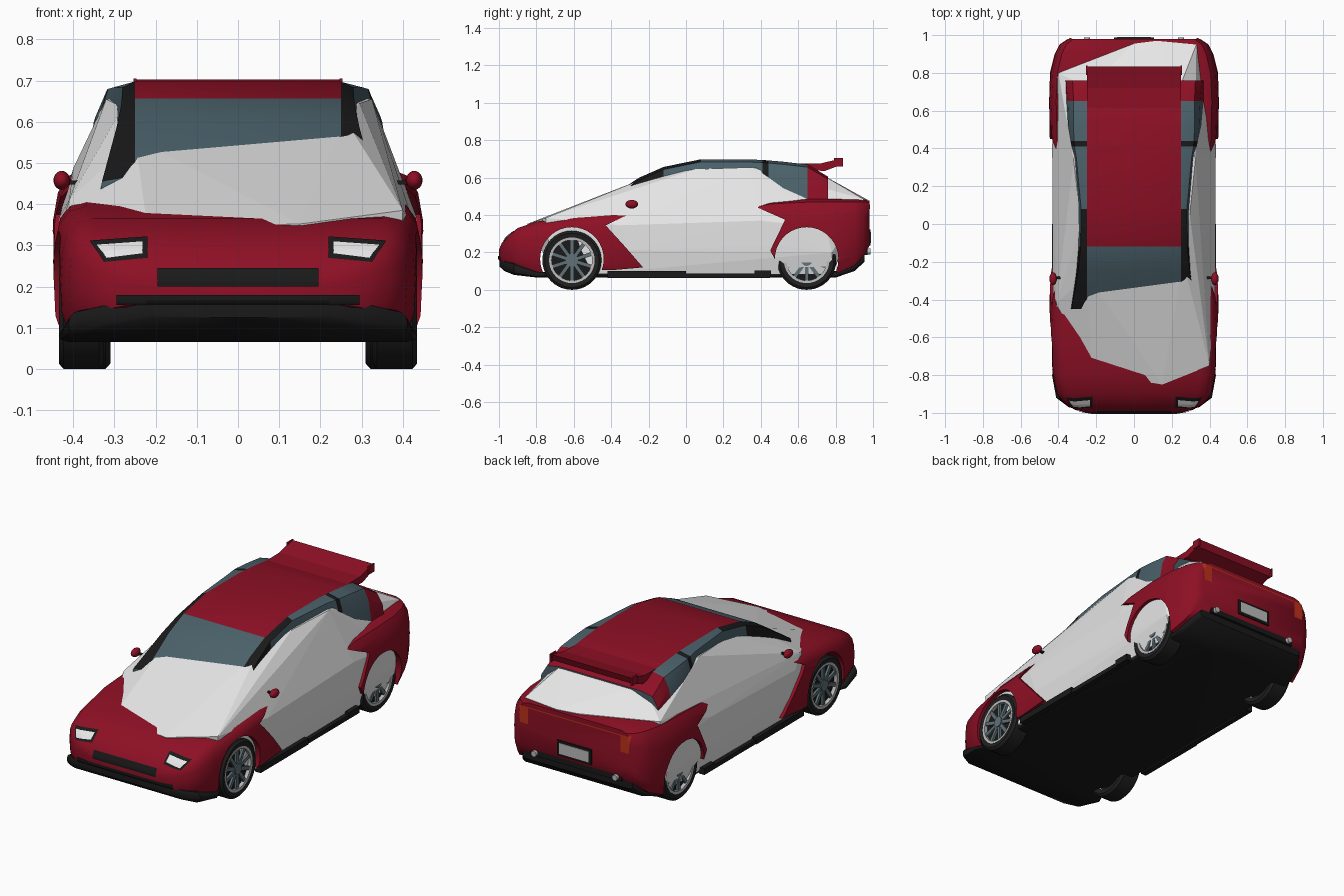
import bpy, bmesh, math
from mathutils import Vector, Matrix
from mathutils.bvhtree import BVHTree

cube = bpy.data.objects.get("Cube")
if cube:
    bpy.data.objects.remove(cube)


def material(name, r, g, b):
    m = bpy.data.materials.new(name)
    m.use_nodes = True
    m.diffuse_color = (r, g, b, 1)
    m.node_tree.nodes["Principled BSDF"].inputs["Base Color"].default_value = (r, g, b, 1)
    return m


RED = material("deep red", .27, .005, .018)
WHITE = material("white", .8, .8, .8)
GLASS = material("tinted glass", .07, .12, .145)
BLACK = material("black trim", .01, .01, .01)
RUBBER = material("tyre rubber", .014, .014, .014)
RIM = material("wheel grey", .12, .17, .19)
SILVER = material("silver", .5, .5, .5)
LAMP = material("tail lamp red", .5, .03, .01)


def make(name, bm, *mats, angle=0):
    bmesh.ops.recalc_face_normals(bm, faces=bm.faces)
    me = bpy.data.meshes.new(name)
    bm.to_mesh(me)
    bm.free()
    ob = bpy.data.objects.new(name, me)
    bpy.context.collection.objects.link(ob)
    for m in mats:
        me.materials.append(m)
    if angle:
        smooth(ob, angle)
    return ob


def smooth(ob, angle):
    bpy.ops.object.select_all(action='DESELECT')
    ob.select_set(True)
    bpy.context.view_layer.objects.active = ob
    bpy.ops.object.shade_smooth_by_angle(angle=math.radians(angle))


def loft(sections, rule=None):
    """Skin mirrored half profiles [(y, [(x, z), ...]), ...], listed bottom to top."""
    bm = bmesh.new()
    rings = []
    for y, half in sections:
        ring = half + [(-x, z) for x, z in half[-2:0:-1]]
        rings.append([bm.verts.new((x, y, z)) for x, z in ring])
    n = len(rings[0])
    for row, (a, b) in enumerate(zip(rings, rings[1:])):
        for k in range(n):
            f = bm.faces.new((a[k], a[(k + 1) % n], b[(k + 1) % n], b[k]))
            if rule:
                f.material_index = rule(row, min(k, n - 1 - k))
    bm.faces.new(rings[0])
    bm.faces.new(rings[-1])
    bmesh.ops.recalc_face_normals(bm, faces=bm.faces)
    return bm


def shell(y, w, zb, zt):
    h = zt - zb
    return y, [(0, zb), (w * .95, zb), (w * .99, zb + h * .15), (w, zb + h * .45), (w * .99, zb + h * .7),
               (w * .965, zb + h * .86), (w * .91, zb + h * .96), (w * .82, zt), (0, zt)]


def prism(yz, half):
    """Side outline extruded across x."""
    bm = bmesh.new()
    f = bm.faces.new([bm.verts.new((-half, y, z)) for y, z in yz])
    ext = bmesh.ops.extrude_face_region(bm, geom=[f])["geom"]
    bmesh.ops.translate(bm, vec=(2 * half, 0, 0), verts=[v for v in ext if isinstance(v, bmesh.types.BMVert)])
    bmesh.ops.recalc_face_normals(bm, faces=bm.faces)
    return bm


def box(name, mat, centre, size):
    bm = bmesh.new()
    bmesh.ops.create_cube(bm, size=1, matrix=Matrix.Translation(centre) @ Matrix.Diagonal((*size, 1)))
    return make(name, bm, mat)


# Red bodywork: one smooth loft, trimmed to a nose and a tail
BODY = [(-1, .22, .165, .215), (-.985, .31, .15, .25), (-.95, .37, .14, .29), (-.9, .41, .125, .33),
        (-.8, .43, .095, .365), (-.6, .45, .08, .395), (-.4, .447, .08, .412), (-.2, .44, .08, .425),
        (.3, .44, .08, .44), (.45, .447, .08, .475), (.65, .453, .08, .485), (.8, .445, .085, .485),
        (.9, .42, .13, .483), (.95, .395, .18, .481), (.98, .35, .235, .478)]
FRONT_Y, REAR_Y = -.61, .645


def body():
    return loft([shell(*s) for s in BODY])


def arch(cy, start, end):
    return [(cy + .17 * math.cos(math.radians(a)), .165 + .17 * math.sin(math.radians(a)))
            for a in range(start, end + 1, 10)]


trims = {
    "nose_body": [(-1.1, 0), (-1.1, .6), (-.3, .6), (-.25, .43), (-.43, .345), (-.325, .23), (-.23, .12),
                  (-.4, .105)] + arch(FRONT_Y, -20, 210) + [(-.77, 0)],
    "tail_body": [(1.1, 0), (1.1, .6), (.4, .6), (.36, .45), (.53, .375), (.45, .21)][::-1]
                 + [(.8, 0)] + arch(REAR_Y, -20, 180),
}
for name, outline in trims.items():
    ob = make(name, body(), RED)
    cutter = make(name + "_trim", prism(outline, .6), RED)
    mod = ob.modifiers.new("trim", 'BOOLEAN')
    mod.operation, mod.object, mod.solver = 'INTERSECT', cutter, 'EXACT'
    bpy.context.view_layer.objects.active = ob
    bpy.ops.object.modifier_apply(modifier="trim")
    bpy.data.objects.remove(cutter)
    smooth(ob, 35)

# White faceted inner hull
bm = bmesh.new()
for p in [(.40, -.75, .385), (.15, -.85, .352), (-.22, -.79, .345), (-.41, -.42, .41), (.26, -.2, .605),
          (-.25, -.27, .56), (-.28, 0, .635), (-.32, .34, .655), (-.24, .72, .62), (-.40, .8, .487),
          (0, .955, .485), (.33, .95, .485), (.12, .97, .482)]:
    bm.verts.new(p)
for s in (-1, 1):
    for x, y, z in [(.43, -.35, .345), (.433, .4, .37), (.43, .75, .33), (.428, -.3, .21), (.43, .5, .24),
                    (.428, .78, .2), (.41, -.5, .085), (.40, .78, .085), (.395, -.72, .12)]:
        bm.verts.new((s * x, y, z))
for p in [(.295, .05, .645), (.325, .34, .655), (.24, .72, .62)]:
    bm.verts.new(p)
hull = bmesh.ops.convex_hull(bm, input=bm.verts[:])
loose = [v for v in bm.verts if not v.link_faces]
bmesh.ops.delete(bm, geom=loose, context='VERTS')
make("white_hull", bm, WHITE)

# Cabin: glass, roof and pillars coloured by row and column
CABIN = [(-.45, .47, .33, .34), (-.25, .6, .295, .305), (-.12, .657, .283, .293), (.08, .698, .28, .295),
         (.35, .697, .305, .32), (.41, .694, .315, .332), (.44, .692, .318, .335), (.52, .685, .32, .345),
         (.65, .67, .32, .35), (.76, .605, .325, .36)]


def cabin_rule(row, col):
    if col >= 4:
        return 0 if row < 2 else 1
    if row == 8:
        return 1
    if row == 5 or (row < 2 and col > 1) or (row == 2 and col == 3):
        return 2
    return 0


make("cabin", loft([(y, [(0, z - .2), (b + .02, z - .2), (b, z - .07), (a, z - .014), (.25, z), (0, z)])
                    for y, z, a, b in CABIN], cabin_rule), GLASS, RED, BLACK, angle=25)

# Roof spoiler with small end fins
make("spoiler", prism([(.6, .674), (.72, .676), (.835, .703), (.82, .665), (.74, .635), (.68, .64)], .25), RED)
for s in (-1, 1):
    box("spoiler_fin", RED, (s * .25, .815, .683), (.008, .05, .045))

# Black underbody, skirts and rear valance
make("underbody", loft([shell(*s) for s in [
    (-.998, .22, .125, .162), (-.97, .345, .1, .16), (-.92, .412, .08, .147), (-.8, .434, .066, .1),
    (-.72, .40, .066, .09), (.8, .40, .066, .1), (.9, .38, .1, .15), (.955, .34, .15, .2)]]), BLACK, angle=40)
for s in (-1, 1):
    box("front_skirt", BLACK, (s * .417, -.21, .082), (.035, .42, .035))
    box("rear_skirt", BLACK, (s * .414, .22, .076), (.03, .46, .024))
    box("skirt_end", BLACK, (s * .415, .41, .085), (.035, .09, .035))
box("rear_valance", BLACK, (0, .945, .205), (.56, .05, .035))

# Plates draped over the bodywork
probe = body()
tree = BVHTree.FromBMesh(probe)
probe.free()


def drape(name, mat, corners, side, lift=.004, nx=8, nz=4):
    """Four (x, z) corners projected along y; side -1 is the front."""
    a, b, c, d = [Vector(p) for p in corners]
    bm = bmesh.new()
    grid = []
    for j in range(nz + 1):
        line = []
        for i in range(nx + 1):
            x, z = a.lerp(b, i / nx).lerp(d.lerp(c, i / nx), j / nz)
            hit = tree.ray_cast(Vector((x, side * 2, z)), Vector((0, -side, 0)))[0]
            line.append(bm.verts.new((x, (hit.y if hit else side * .97) + side * lift, z)))
        grid.append(line)
    for lo, hi in zip(grid, grid[1:]):
        for i in range(nx):
            bm.faces.new((lo[i], lo[i + 1], hi[i + 1], hi[i]))
    ob = make(name, bm, mat)
    if (ob.data.polygons[0].normal.y > 0) != (side > 0):
        ob.data.flip_normals()
    return ob


def rect(x0, x1, z0, z1):
    return [(x0, z0), (x1, z0), (x1, z1), (x0, z1)]


drape("upper_grille", BLACK, rect(-.195, .195, .2, .245), -1)
drape("lower_grille", BLACK, rect(-.295, .295, .155, .18), -1, .006)
for s in (-1, 1):
    drape("headlight_frame", BLACK, [(s * .22, .27), (s * .325, .26), (s * .36, .312), (s * .22, .322)], -1)
    drape("headlight", WHITE, [(s * .232, .281), (s * .319, .27), (s * .343, .302), (s * .232, .31)], -1, .007)
    drape("tail_light", LAMP, [(s * .285, .36), (s * .335, .36), (s * .345, .455), (s * .285, .455)], 1)
drape("tail_strip", LAMP, rect(-.285, .285, .449, .455), 1)
box("plate_frame", BLACK, (0, .981, .28), (.21, .012, .085))
box("number_plate", SILVER, (0, .987, .28), (.18, .006, .06))


def cylinder(name, mat, centre, radius, depth, axis, segs=32, r2=None):
    bm = bmesh.new()
    rot = Matrix.Rotation(math.pi / 2, 4, axis)
    bmesh.ops.create_cone(bm, cap_ends=True, segments=segs, radius1=radius, radius2=r2 or radius, depth=depth,
                          matrix=Matrix.Translation(centre) @ rot)
    return make(name, bm, mat, angle=35)


def turned(name, mat, profile, x, y, z, s):
    """Closed (radius, offset) outline revolved about the axle."""
    bm = bmesh.new()
    n = 40
    rings = [[bm.verts.new((x + s * o, y + r * math.cos(t * math.tau / n), z + r * math.sin(t * math.tau / n)))
              for r, o in profile] for t in range(n)]
    for t in range(n):
        a, b = rings[t], rings[(t + 1) % n]
        for k in range(len(profile)):
            m = (k + 1) % len(profile)
            bm.faces.new((a[k], a[m], b[m], b[k]))
    make(name, bm, mat, angle=35)


# Wheels, mirrors and exhausts
for s in (-1, 1):
    for y, out, tag in ((FRONT_Y, .435, "front"), (REAR_Y, .42, "rear")):
        x, z = s * out, .158
        turned(tag + "_tyre", RUBBER, [(.12, -.005), (.145, 0), (.158, -.012), (.158, -.098), (.145, -.11),
                                       (.12, -.105)], x, y, z, s)
        turned(tag + "_rim", SILVER, [(.108, -.004), (.122, -.003), (.122, -.1), (.114, -.1)], x, y, z, s)
        cylinder(tag + "_wheel_disc", BLACK, (x - s * .035, y, z), .118, .02, 'Y')
        cylinder(tag + "_hub", RIM, (x - s * .014, y, z), .03, .02, 'Y', 20)
        bm = bmesh.new()
        for k in range(10):
            turn = Matrix.Rotation(k * math.tau / 10, 4, 'X')
            bmesh.ops.create_cube(bm, size=1, matrix=Matrix.Translation((x - s * .016, y, z)) @ turn
                                  @ Matrix.Translation((0, 0, .068)) @ Matrix.Diagonal((.012, .02, .09, 1)))
        make(tag + "_spokes", bm, RIM)
    bm = bmesh.new()
    bmesh.ops.create_uvsphere(bm, u_segments=16, v_segments=10, radius=1,
                              matrix=Matrix.Translation((s * .428, -.29, .458)) @ Matrix.Diagonal((.02, .034, .023, 1)))
    make("mirror", bm, RED, angle=60)
    box("mirror_stalk", BLACK, (s * .395, -.285, .453), (.06, .014, .01))
    cylinder("exhaust", SILVER, (s * .25, .96, .205), .016, .055, 'X', 16)
